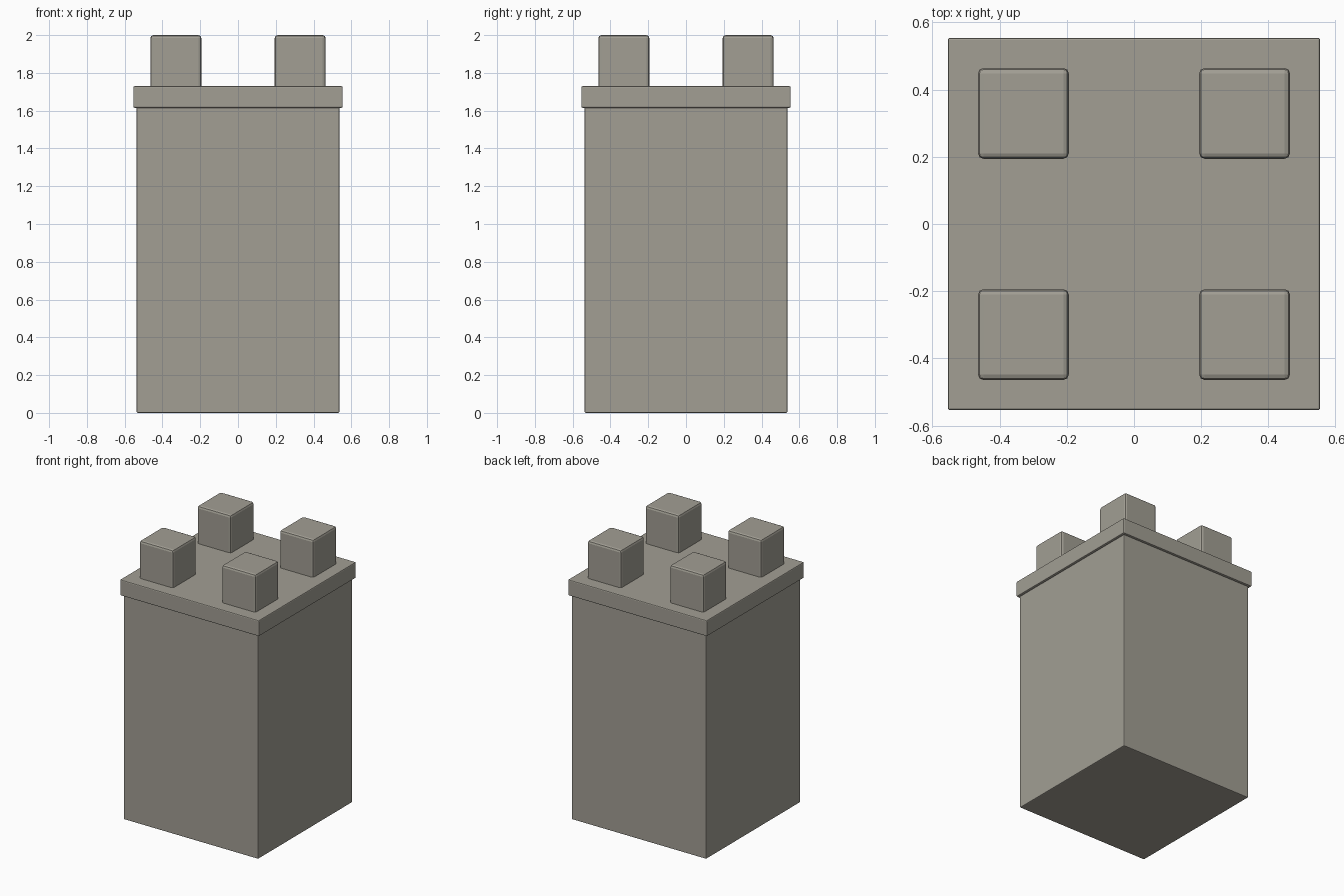
import bpy

if "Cube" in bpy.data.objects:
    bpy.data.objects.remove(bpy.data.objects["Cube"])

stone = bpy.data.materials.new("warm grey stone")
stone.diffuse_color = (0.36, 0.343, 0.295, 1)
stone.use_nodes = True
stone.node_tree.nodes["Principled BSDF"].inputs["Base Color"].default_value = stone.diffuse_color


def block(name, x, y, half, z0, z1, bevel, segments):
    """Square block between two heights, with lightly eased edges."""
    bpy.ops.mesh.primitive_cube_add(size=1, location=(x, y, (z0 + z1) / 2))
    ob = bpy.context.object
    ob.name = name
    ob.scale = (2 * half, 2 * half, z1 - z0)
    bpy.ops.object.transform_apply(location=False, rotation=False, scale=True)
    mod = ob.modifiers.new("eased edges", 'BEVEL')
    mod.width = bevel
    mod.segments = segments
    ob.data.materials.append(stone)
    return ob


# Tower shaft and overhanging slab
block("tower_shaft", 0, 0, 0.537, 0, 1.62, 0.006, 2)
block("top_slab", 0, 0, 0.554, 1.615, 1.73, 0.007, 2)

# Four corner merlons, sunk slightly into the slab
for side_y, word_y in ((-1, "front"), (1, "back")):
    for side_x, word_x in ((-1, "left"), (1, "right")):
        block(f"merlon_{word_y}_{word_x}", side_x * 0.329, side_y * 0.329,
              0.135, 1.71, 2.0, 0.016, 2)
